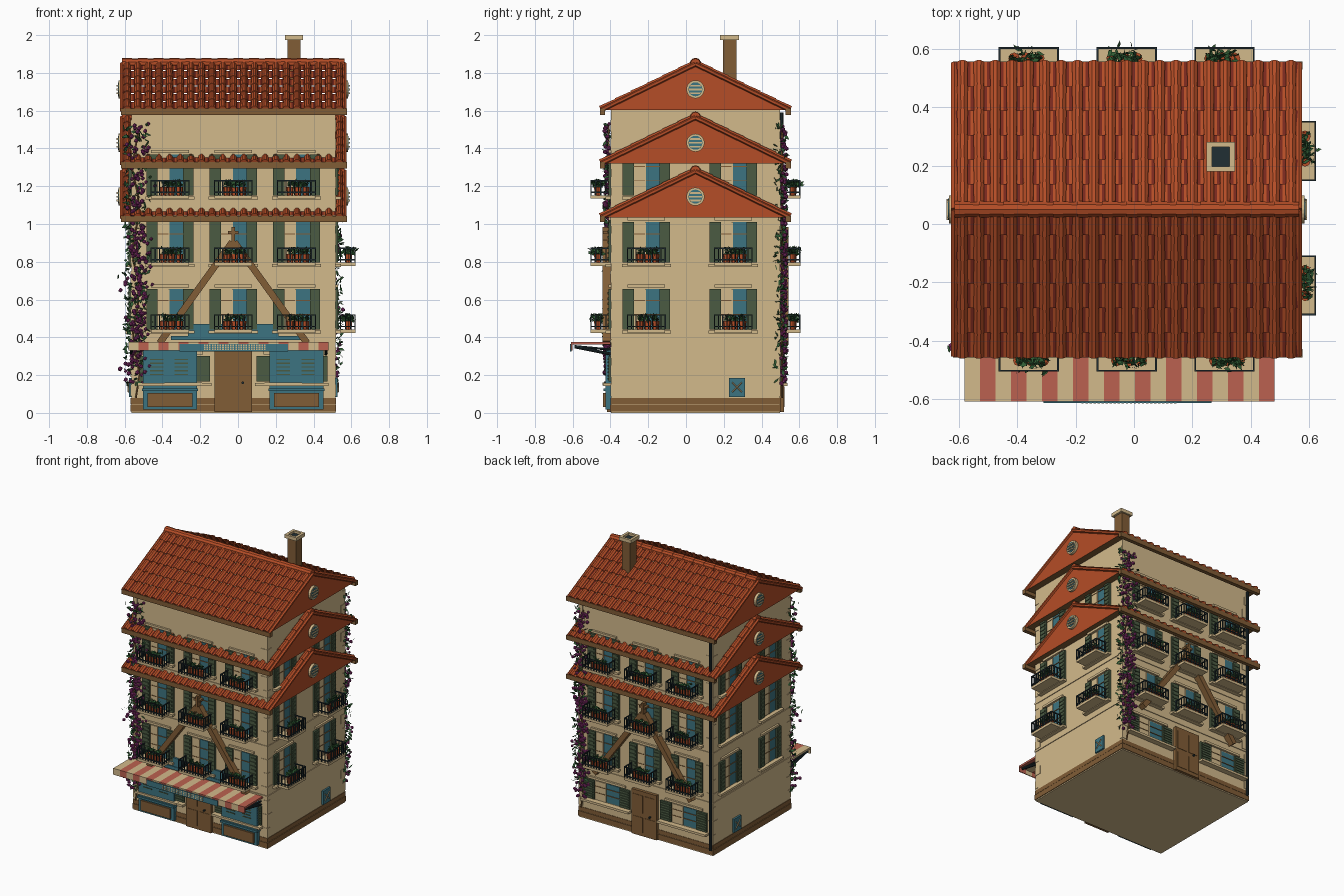
import bpy, bmesh, math, random
from mathutils import Matrix, Vector

if "Cube" in bpy.data.objects:
    bpy.data.objects.remove(bpy.data.objects["Cube"])

random.seed(4)
COLOURS = {
    "plaster": (0.65, 0.49, 0.26), "roof_red": (0.46, 0.075, 0.02), "roof_dark": (0.19, 0.022, 0.012),
    "timber": (0.22, 0.11, 0.037), "teal": (0.046, 0.175, 0.22), "shutter_green": (0.07, 0.105, 0.055),
    "leaf": (0.03, 0.11, 0.035), "blossom": (0.26, 0.03, 0.17), "iron": (0.015, 0.028, 0.033),
    "awning_red": (0.5, 0.12, 0.08)}
NAMES = list(COLOURS)
MATS = []
for n, c in COLOURS.items():
    m = bpy.data.materials.new(n)
    m.diffuse_color = (*c, 1)
    m.use_nodes = True
    m.node_tree.nodes["Principled BSDF"].inputs["Base Color"].default_value = m.diffuse_color
    MATS.append(m)
parts = {}
I4 = Matrix.Identity(4)
CX, CY, HX, HY = -0.025, 0.05, 0.54, 0.447   # building centre and half sizes


def part(name):
    return parts.setdefault(name, bmesh.new())


def poly(p, mat, pts, M=I4):
    bm = part(p)
    f = bm.faces.new([bm.verts.new(M @ Vector(q)) for q in pts])
    f.material_index = NAMES.index(mat)


def paint(verts, mat):
    for f in {f for v in verts for f in v.link_faces}:
        f.material_index = NAMES.index(mat)


def box(p, mat, x0, x1, y0, y1, z0, z1, M=I4):
    T = Matrix.Translation(((x0 + x1) / 2, (y0 + y1) / 2, (z0 + z1) / 2))
    S = Matrix.Diagonal((abs(x1 - x0), abs(y1 - y0), abs(z1 - z0), 1))
    paint(bmesh.ops.create_cube(part(p), size=1, matrix=M @ T @ S)["verts"], mat)


def rod(p, mat, a, b, r, M=I4, n=8, r2=None):
    a, b = Vector(a), Vector(b)
    R = (b - a).to_track_quat('Z', 'Y').to_matrix().to_4x4()
    paint(bmesh.ops.create_cone(part(p), cap_ends=True, segments=n, radius1=r, radius2=r2 or r,
          depth=(b - a).length, matrix=M @ Matrix.Translation((a + b) / 2) @ R)["verts"], mat)


def leaf(p, mat, c, s, M=I4):
    d = [Vector([random.gauss(0, 1) for _ in range(3)]).normalized() for _ in range(2)]
    c = Vector(c)
    poly(p, mat, [c - d[0] * s, c + d[1] * s * .55, c + d[0] * s, c - d[1] * s * .55], M)


# wall frames: local x runs right as seen from outside, -y points outwards
def frame(k):
    off = Matrix.Translation((0, -(HX if k % 2 else HY), 0))
    return Matrix.Translation((CX, CY, 0)) @ Matrix.Rotation(k * math.pi / 2, 4, 'Z') @ off


FRONT, RIGHT, BACK, LEFT = [frame(k) for k in range(4)]


def window(M, u, z, h, k=1.0, sill=0.03):
    a, b, c, d, e = [u + k * q for q in (-.125, -.065, -.005, .07, .125)]
    box("window_curtains", "plaster", b, c, -.006, .01, z, z + h, M)
    box("window_glass", "teal", c, d, -.004, .01, z, z + h, M)
    for t in (.36, .7):
        box("window_bars", "timber", b, d, -.009, 0, z + h * t, z + h * t + .004, M)
    box("window_bars", "plaster", c - .003, c + .003, -.01, 0, z, z + h, M)
    box("lintels", "plaster", u - .1 * k, u + .1 * k, -.014, .01, z + h + .008, z + h + .024, M)
    box("sills", "plaster", u - .13 * k, u + .13 * k, -sill, .01, z - .022, z - .006, M)
    for s0, s1 in ((a, b), (d, e)):
        box("shutters", "shutter_green", s0, s1, -.014, 0, z, z + h, M)
        for i in range(7):
            q = z + h * (.08 + .13 * i)
            box("shutters", "shutter_green", s0 + .008, s1 - .008, -.019, -.01, q, q + h * .06, M)


def balcony(M, u, z):
    w, d, t = .1, .108, .003
    box("balcony_slabs", "plaster", u - w, u + w, -d, .01, z - .018, z, M)
    for q in (z + .012, z + .073):
        box("railings", "iron", u - w, u + w, -d, -d + .006, q, q + .007, M)
        for s in (-1, 1):
            box("railings", "iron", u + s * w - t, u + s * w + t, -d, 0, q, q + .007, M)
    for i in range(10):
        x = u - w + 2 * w * i / 9
        box("railings", "iron", x - t, x + t, -d, -d + .006, z, z + .078, M)
    for i in range(1, 4):
        for s in (-1, 1):
            box("railings", "iron", u + s * w - t, u + s * w + t, -d + i * .027 - t, -d + i * .027 + t, z, z + .078, M)
    for i in (-1, 0, 1):
        x = u + .008 + i * .042
        rod("flower_pots", "roof_red", (x, -.07, z), (x, -.07, z + .045), .016, M, 8, .02)
    for _ in range(75):
        c = (u + .01 + random.uniform(-.052, .052), -.07 + random.gauss(0, .013), z + random.uniform(.046, .076))
        leaf("balcony_plants", "leaf", c, .016, M)


# walls, plinth, string courses and corner stones
box("walls", "plaster", CX - HX, CX + HX, CY - HY, CY + HY, 0, 1.61)
for z0, z1, g in ((.008, .045, .005), (.048, .078, .003)):
    box("plinth", "timber", CX - HX - g, CX + HX + g, CY - HY - g, CY + HY + g, z0, z1)
for z in (.372, .735, 1.085):
    box("string_courses", "plaster", CX - HX - .005, CX + HX + .005, CY - HY - .005, CY + HY + .005, z, z + .014)
for M, half in ((FRONT, HX), (BACK, HX), (RIGHT, HY), (LEFT, HY)):
    for i in range(15):
        w = .05 if i % 2 else .032
        for s in (-1, 1):
            box("corner_stones", "plaster", s * (half + .003), s * (half - w), -.003, .01, .09 + i * .1, .15 + i * .1, M)

# upper windows and balconies
FLOORS = (.442, .795, 1.152)
for f, z in enumerate(FLOORS):
    for M in (FRONT, BACK):
        for u in (-.335, 0, .335):
            window(M, u, z, .215)
            balcony(M, u, z)
    for M in (RIGHT, LEFT):
        for u in (-.26, .2):
            window(M, u, z, .215)
            if M is RIGHT and f < 2:
                balcony(M, u, z)

# ground floor windows, doors and the crossed timber trusses
for M in (FRONT, BACK):
    for u in (-.31, .31):
        window(M, u, .165, .135, 1.5, .04)
    box("doors", "timber", -.1, .1, -.022, .01, .005, .33, M)
    for s in (0, 1):
        for z0, z1 in ((.03, .14), (.17, .3)):
            box("doors", "timber", -.085 + s * .095, -.01 + s * .095, -.025, 0, z0, z1, M)
    rod("door_knobs", "iron", (.05, -.022, .16), (.05, -.036, .16), .007, M)
    for s in (-1, 1):
        a, b = Vector((s * .39, 0, .37)), Vector((s * .005, 0, .905))
        n = Vector((b.z - a.z, 0, a.x - b.x)).normalized() * .018
        lo, hi = Vector((0, -.045, 0)), Vector((0, 0.005, 0))
        q = [a - n, b - n, b + n, a + n]
        poly("trusses", "timber", [v + lo for v in q], M)
        for i in range(4):
            poly("trusses", "timber", [q[i] + lo, q[i - 1] + lo, q[i - 1] + hi, q[i] + hi], M)
    box("truss_finials", "timber", -.009, .009, -.045, 0, .87, .985, M)
    box("truss_finials", "timber", -.028, .028, -.042, 0, .948, .962, M)

# cellar vents on the two side walls
for M, u in ((RIGHT, .22), (LEFT, -.18)):
    box("cellar_vents", "teal", u - .042, u + .042, -.013, .01, .085, .185, M)
    for s in (-1, 1):
        rod("cellar_vents", "plaster", (u - .025, -.015, .135 - s * .025), (u + .025, -.015, .135 + s * .025), .004, M, 4)

# shop fronts, sign boards
for u in (-.335, .335):
    box("shop_fronts", "teal", u - .142, u + .142, -.03, 0, .018, .335, FRONT)
    box("shop_panels", "timber", u - .12, u + .12, -.042, 0, .032, .105, FRONT)
    box("shop_fronts", "teal", u - .148, u + .148, -.04, 0, .115, .13, FRONT)
    s = -1 if u > 0 else 1
    box("shop_sills", "plaster", u - .03 * s, u + .17 * s, -.045, 0, .145, .16, FRONT)
    for i in range(5):
        for d in (-.07, .06):
            box("shop_slats", "shutter_green", u + d - .035, u + d + .035, -.034, 0, .2 + i * .02, .206 + i * .02, FRONT)
box("upper_sign", "teal", -.24, .24, -.014, 0, .385, .47, FRONT)
box("upper_sign", "teal", -.33, .36, -.018, 0, .385, .408, FRONT)
box("valance_sign", "teal", -.31, .265, -.613, -.607, .325, .366)
for i in range(24):
    for j in range(3):
        x, z = -.18 + i * .0138, .334 + j * .0105
        box("sign_dots", "plaster", x, x + .008, -.615, -.612, z, z + .006)

# striped awning with valance and arms
for i in range(20):
    x0, x1 = -.58 + i * .053, -.527 + i * .053
    c = "awning_red" if i % 2 else "plaster"
    box("awning", c, x0, x1, -.605, -.4, .362, .376)
    box("awning_valance", c, x0, x1, -.608, -.602, .33, .376)
for x in (-.565, .465):
    rod("awning_arms", "iron", (x, -.4, .312), (x, -.59, .35), .008)
    rod("awning_arms", "iron", (x, -.4, .335), (x, -.59, .353), .006)

# three gabled roofs, the lower two passing through the walls
X0, X1, RUN, RISE = -.615, .565, .5, .243
COLS, ROWS = 21, 6
slope = math.hypot(RUN, RISE)
for e in (1.603, 1.32, 1.035):
    L, R, T = (CY - RUN + .015, e), (CY + RUN - .015, e), (CY, e + RISE)
    for x in (X0, X1):
        poly("gables", "roof_red", [(x, *L), (x, *R), (x, *T)])
    poly("roof_soffits", "timber", [(X0, *L), (X0, *R), (X1, *R), (X1, *L)])
    for s in (-1, 1):
        E = Vector((0, CY + s * RUN, e))
        along = Vector((0, -s * RUN, RISE)) / slope
        up = Vector((0, s * RISE, RUN)) / slope
        top = E + along * slope
        box("fascias", "timber", X0 - .005, X1 + .012, CY + s * .478, CY + s * .506, e - .025, e + .008)
        pitch = (X1 - X0) / COLS
        # flat channel tiles, some darker, between the round cover tiles
        for i in range(COLS):
            x = X0 + pitch * i
            for j in range(ROWS):
                mat = "roof_dark" if (j + i) % 2 == 0 else "roof_red"
                a, b = [E + along * (slope * t / ROWS) + up * h for t, h in ((j, .01), (j + 1, .004))]
                vx, wx = Vector((x, 0, 0)), Vector((x + pitch, 0, 0))
                poly("roof_channels", mat, [a + vx, a + wx, b + wx, b + vx])
                rings = []
                for t, r in ((j, .021), (j + 1, .018)):
                    c = E + along * (slope * t / ROWS) + Vector((X0 + pitch * (i + .5), 0, 0))
                    rings.append([c + Vector((math.cos(q) * r, 0, 0)) + up * math.sin(q) * r * 1.2
                                  for q in [math.pi * k / 5 for k in range(6)]])
                for q in range(5):
                    poly("roof_tiles", "roof_red", [rings[0][q], rings[0][q + 1], rings[1][q + 1], rings[1][q]])
                poly("roof_tiles", "roof_red", rings[0])
        # rake boards along the gable edges
        for x in (X0, X1):
            rod("rake_tiles", "roof_red", E + Vector((x, 0, 0)), top + Vector((x, 0, 0)), .012, n=6)
    for i in range(14):
        w = (X1 - X0) / 14
        rod("ridge_tiles", "roof_red", (X0 + i * w, CY, e + RISE + .004), (X0 + (i + 1) * w, CY, e + RISE + .004), .03, n=10, r2=.026)
    # round gable vents
    for x, s in ((X0, -1), (X1, 1)):
        z = e + .11
        rod("round_vents", "plaster", (x, CY, z), (x + s * .018, CY, z), .048, n=20)
        rod("round_vent_discs", "teal", (x, CY, z), (x + s * .021, CY, z), .037, n=20)
        for k in (-.02, 0, .02):
            h = math.sqrt(.036 ** 2 - k * k)
            box("round_vent_slats", "plaster", x, x + s * .027, CY - h, CY + h, z + k - .005, z + k + .004)

# chimney with hollow cap
box("chimney", "timber", .262, .33, .195, .268, 1.6, 1.98)
for x0, x1, y0, y1 in ((.248, .345, .18, .197), (.248, .345, .263, .28), (.248, .267, .19, .27), (.326, .345, .19, .27)):
    box("chimney_cap", "plaster", x0, x1, y0, y1, 1.975, 2.0)
box("chimney_flue", "iron", .262, .33, .19, .27, 1.976, 1.984)

# downpipe at the back, climbing plants on opposite corners
rod("downpipe", "iron", (HX - .012, -.01, .04), (HX - .012, -.01, 1.59), .009, BACK)
for M in (FRONT, BACK):
    stem = [(-.515 + .02 * math.sin(k * 1.7), -.012, .08 + k * .12) for k in range(13)]
    for a, b in zip(stem, stem[1:]):
        rod("vine_stems", "timber", a, b, .005, M, 5)
    for i in range(620):
        z = random.uniform(.15, 1.53) if i % 4 else random.uniform(.2, 1.1)
        if i % 5:
            c = (-.505 + random.gauss(0, .03), -random.uniform(.008, .035), z)
        else:
            c = (-HX - random.uniform(.004, .035), random.uniform(-.02, .025), z)
        if i % 5 > 2:
            bloom = bmesh.ops.create_icosphere(part("vine_blossoms"), subdivisions=1, radius=random.uniform(.009, .014),
                                               matrix=M @ Matrix.Translation(c))
            paint(bloom["verts"], "blossom")
        else:
            leaf("vine_leaves", "leaf", c, .019, M)

# turn every collected part into an object
for name, bm in parts.items():
    if name not in ("vine_leaves", "balcony_plants", "roof_tiles", "roof_channels"):
        bmesh.ops.recalc_face_normals(bm, faces=bm.faces)
    mesh = bpy.data.meshes.new(name)
    for m in MATS:
        mesh.materials.append(m)
    bm.to_mesh(mesh)
    bm.free()
    bpy.context.collection.objects.link(bpy.data.objects.new(name, mesh))
